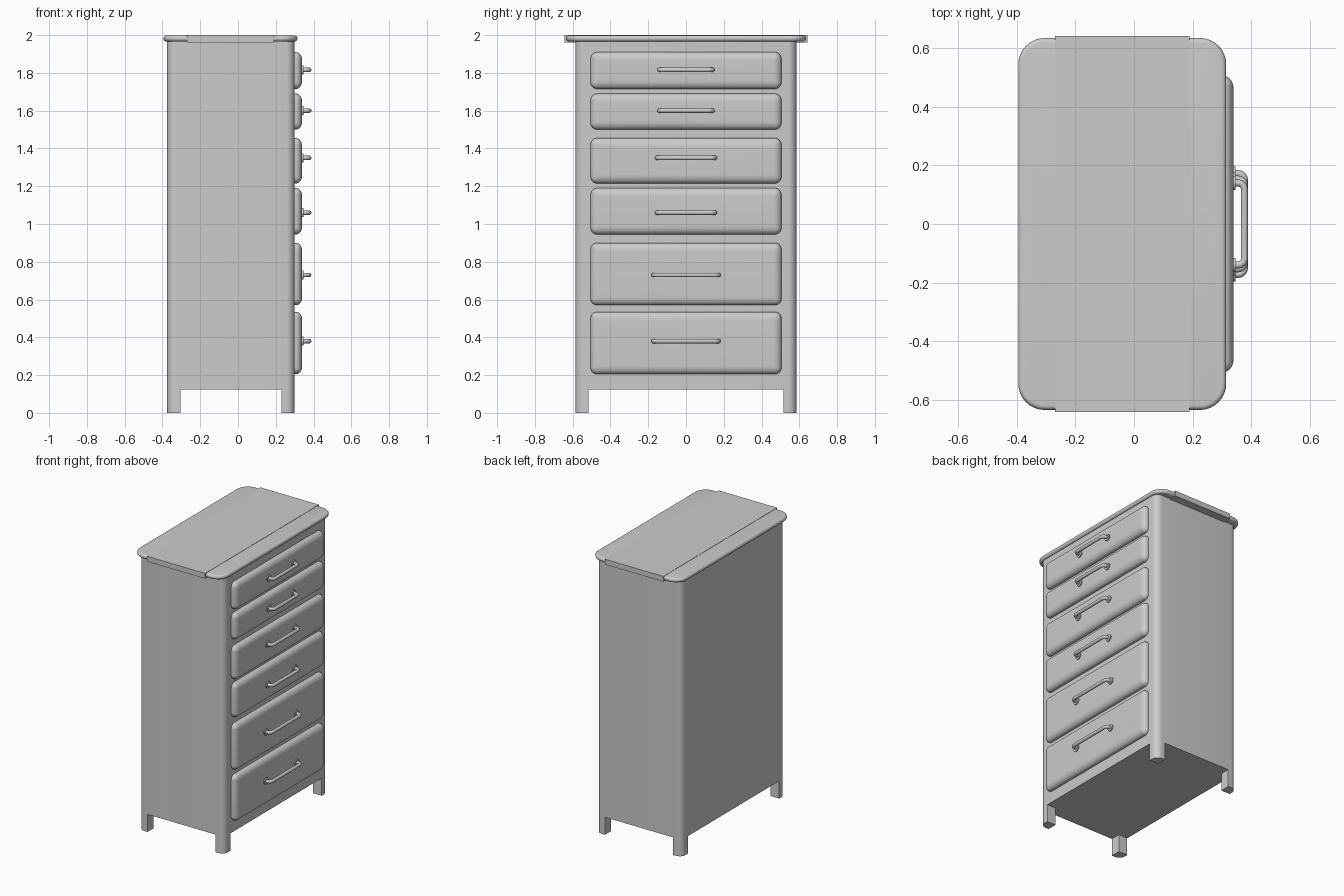
import bpy, bmesh, math

if "Cube" in bpy.data.objects:
    bpy.data.objects.remove(bpy.data.objects["Cube"])

def rounded_ring(a0, a1, b0, b1, radii, seg=8):
    """Counter-clockwise rectangle with one radius per corner."""
    corners = [(a1, b1, -1, -1), (a0, b1, 1, -1), (a0, b0, 1, 1), (a1, b0, -1, 1)]
    pts = []
    for i, ((a, b, sa, sb), r) in enumerate(zip(corners, radii)):
        if r == 0:
            pts.append((a, b))
            continue
        for k in range(seg + 1):
            t = math.pi / 2 * (i + k / seg)
            pts.append((a + sa * r + r * math.cos(t), b + sb * r + r * math.sin(t)))
    return pts

def loft(name, rect, radii, levels, axis='Z'):
    """Stack rounded rectangles; levels are (height, inset) along the axis."""
    a0, a1, b0, b1 = rect
    bm = bmesh.new()
    prev = None
    for h, d in levels:
        rs = [max(r - d, 0.012) if r else 0 for r in radii]
        pts = rounded_ring(a0 + d, a1 - d, b0 + d, b1 - d, rs)
        ring = [bm.verts.new((a, b, h) if axis == 'Z' else (h, a, b)) for a, b in pts]
        if prev is None:
            bm.faces.new(ring[::-1])
        else:
            n = len(ring)
            for i in range(n):
                j = (i + 1) % n
                bm.faces.new((prev[i], prev[j], ring[j], ring[i]))
        prev = ring
    bm.faces.new(prev)
    me = bpy.data.meshes.new(name)
    bm.to_mesh(me)
    bm.free()
    ob = bpy.data.objects.new(name, me)
    bpy.context.collection.objects.link(ob)
    smooth(ob)
    return ob

def smooth(ob):
    bpy.ops.object.select_all(action='DESELECT')
    ob.select_set(True)
    bpy.context.view_layer.objects.active = ob
    bpy.ops.object.shade_smooth_by_angle(angle=math.radians(35))

def handle(name, z, half):
    """Bent bar pull with a round plate at each foot."""
    side = [(0.335, half)]
    r, bar_x = 0.022, 0.377
    for k in range(7):
        t = math.pi / 2 * k / 6
        side.append((bar_x - r + r * math.sin(t), half - r + r * math.cos(t)))
    path = side + [(x, -y) for x, y in reversed(side)]
    cu = bpy.data.curves.new(name, 'CURVE')
    cu.dimensions = '3D'
    cu.bevel_depth = 0.012
    cu.bevel_resolution = 3
    cu.use_fill_caps = True
    sp = cu.splines.new('POLY')
    sp.points.add(len(path) - 1)
    for p, (x, y) in zip(sp.points, path):
        p.co = (x, y, z, 1)
    ob = bpy.data.objects.new(name, cu)
    bpy.context.collection.objects.link(ob)
    for s, tag in ((-1, 'left'), (1, 'right')):
        bpy.ops.mesh.primitive_cylinder_add(vertices=24, radius=0.024, depth=0.012,
            location=(0.341, s * half, z), rotation=(0, math.pi / 2, 0))
        plate = bpy.context.object
        plate.name = f"{name}_plate_{tag}"
        smooth(plate)

# Cabinet body
X0, X1, Y, R, FLOOR = -0.375, 0.30, 0.585, 0.045, 0.125
loft("cabinet_body", (X0, X1, -Y, Y), [R] * 4, [(FLOOR, 0), (1.97, 0)])

# Legs, rounded on the outer corner only
W = 0.07
for i, (tag, rect) in enumerate([
        ("front_right", (X1 - W, X1, Y - W, Y)), ("back_right", (X0, X0 + W, Y - W, Y)),
        ("back_left", (X0, X0 + W, -Y, -Y + W)), ("front_left", (X1 - W, X1, -Y, -Y + W))]):
    loft(f"leg_{tag}", rect, [R if k == i else 0 for k in range(4)], [(0, 0), (FLOOR, 0)])

# Top board with a half-round edge
e = 0.016
edge = [(1.982 - e * math.cos(math.pi * k / 12), e * (1 - math.sin(math.pi * k / 12)))
        for k in range(13)]
loft("top_board", (-0.395, 0.315, -0.635, 0.635), [0.09] * 4, edge)

# Runner panel across the top
bpy.ops.mesh.primitive_cube_add(size=1, location=(-0.04, 0, 1.981))
panel = bpy.context.object
panel.name = "top_runner"
panel.scale = (0.46, 1.284, 0.038)

# Drawers: bottom z, top z, handle z, handle half length
drawers = [(1.715, 1.91, 1.816, 0.14), (1.50, 1.69, 1.60, 0.14),
           (1.215, 1.455, 1.35, 0.153), (0.945, 1.19, 1.06, 0.153),
           (0.57, 0.90, 0.73, 0.172), (0.205, 0.535, 0.38, 0.172)]
for n, (z0, z1, hz, half) in enumerate(drawers, 1):
    levels = [(0.29, 0)] + [
        (0.308 + 0.032 * math.sin(math.pi / 2 * k / 8), 0.045 * (1 - math.cos(math.pi / 2 * k / 8)))
        for k in range(9)]
    loft(f"drawer_{n}", (-0.505, 0.505, z0, z1), [0.035] * 4, levels, 'X')
    handle(f"drawer_handle_{n}", hz, half)
